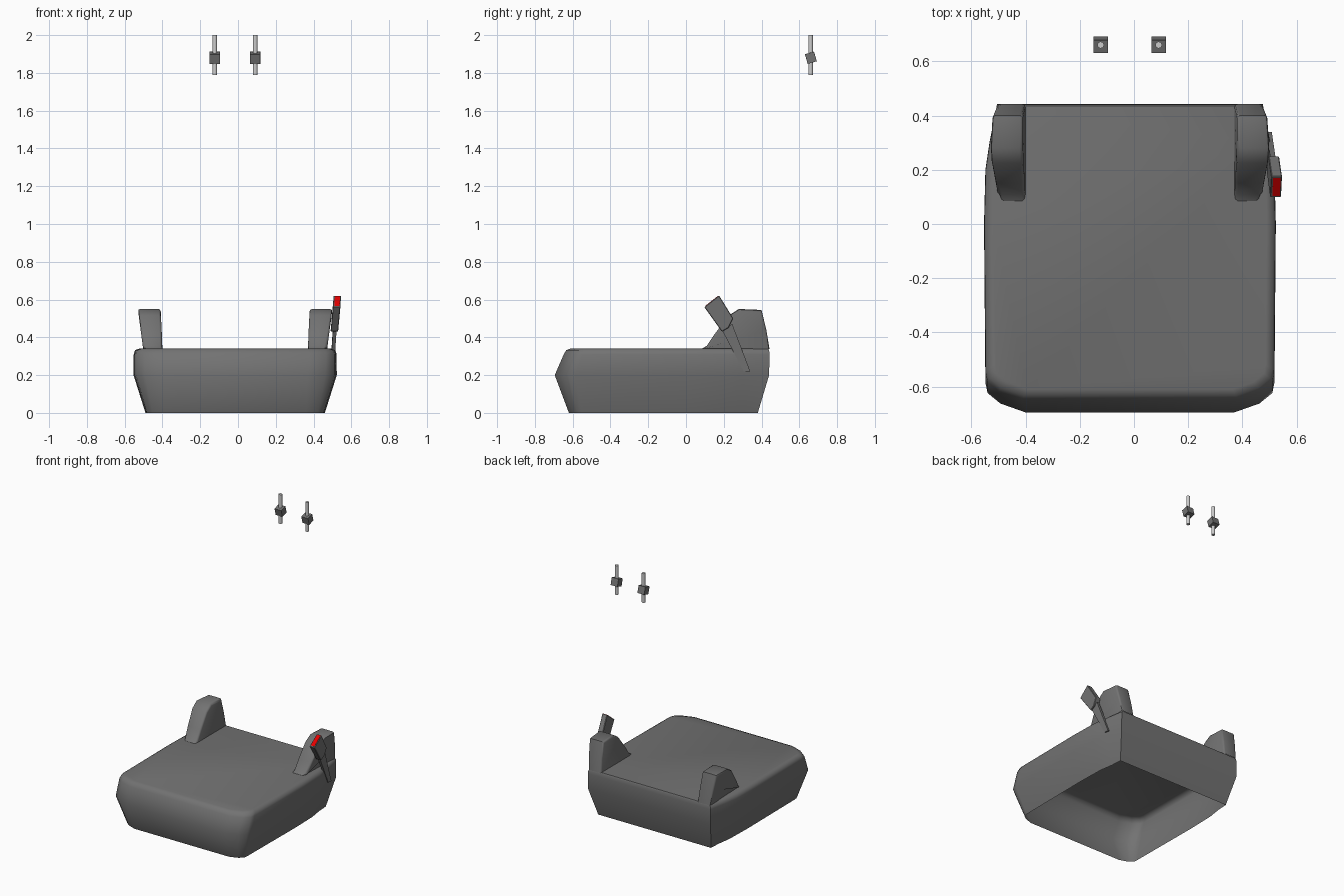
import bpy, bmesh, math

if "Cube" in bpy.data.objects:
    bpy.data.objects.remove(bpy.data.objects["Cube"])

CX = -0.015  # symmetry plane of the seat


def material(name, r, g, b):
    mat = bpy.data.materials.new(name)
    mat.diffuse_color = (r, g, b, 1)
    mat.use_nodes = True
    mat.node_tree.nodes["Principled BSDF"].inputs["Base Color"].default_value = mat.diffuse_color
    return mat


DARK = material("dark_grey", 0.17, 0.17, 0.17)
RED = material("red", 0.8, 0.0, 0.0)


def finish(name, bm, loc=(0, 0, 0), smooth=None, mat=DARK):
    bmesh.ops.recalc_face_normals(bm, faces=bm.faces)
    mesh = bpy.data.meshes.new(name)
    bm.to_mesh(mesh)
    bm.free()
    mesh.materials.append(mat)
    ob = bpy.data.objects.new(name, mesh)
    ob.location = loc
    bpy.context.collection.objects.link(ob)
    if smooth:
        bpy.ops.object.select_all(action='DESELECT')
        ob.select_set(True)
        bpy.context.view_layer.objects.active = ob
        bpy.ops.object.shade_smooth_by_angle(angle=math.radians(smooth))
    return ob


def prism(bm, profile, inner, outer):
    """Side profile (y, z) spanned between per-point inner and outer x."""
    a = [bm.verts.new((x, y, z)) for x, (y, z) in zip(inner, profile)]
    b = [bm.verts.new((x, y, z)) for x, (y, z) in zip(outer, profile)]
    n = len(a)
    bm.faces.new(a)
    bm.faces.new(b[::-1])
    return [bm.faces.new((a[i], b[i], b[(i + 1) % n], a[(i + 1) % n]))
            for i in range(n)]


# Seat cushion: open-bottomed shell from stacked outlines
def outline(w, front, back, back_w, c):
    half = [(w - c * 1.4, front), (w - c * 0.55, front + c * 0.3),
            (w - c * 0.12, front + c * 0.65), (w - 0.005, front + c),
            (w, 0.0), (w - 0.005, 0.2), (w - 0.02, 0.3), (back_w, back)]
    return half + [(-x, y) for x, y in reversed(half)]


bm = bmesh.new()
rings = []
for z, w, front, back, bw, c in [(0.0, 0.475, -0.62, 0.38, 0.45, 0.07),
                                 (0.2, 0.538, -0.695, 0.44, 0.49, 0.11),
                                 (0.31, 0.537, -0.647, 0.442, 0.49, 0.10),
                                 (0.332, 0.53, -0.634, 0.44, 0.487, 0.10),
                                 (0.341, 0.505, -0.61, 0.435, 0.475, 0.09)]:
    rings.append([bm.verts.new((x, y, z)) for x, y in outline(w, front, back, bw, c)])
for lo, hi in zip(rings, rings[1:]):
    n = len(lo)
    for i in range(n):
        j = (i + 1) % n
        bm.faces.new((lo[i], lo[j], hi[j], hi[i]))
bm.faces.new(rings[-1])
finish("seat_cushion", bm, (CX, 0, 0), 60)

# Side bolsters at the back corners
bm = bmesh.new()
profile = [(0.08, 0.338), (0.11, 0.355), (0.15, 0.415), (0.225, 0.515), (0.28, 0.55),
           (0.40, 0.545), (0.425, 0.44), (0.442, 0.338)]
inner = [0.385, 0.386, 0.388, 0.392, 0.395, 0.395, 0.39, 0.385]
outer = [0.475, 0.485, 0.497, 0.512, 0.515, 0.507, 0.498, 0.488]
sides = prism(bm, profile, inner, outer)
bmesh.ops.delete(bm, geom=[sides[-1]], context='FACES_ONLY')
rim = [e for e in bm.edges if len(e.link_faces) == 2
       and abs(e.verts[0].co.x - e.verts[1].co.x) < 0.03]
bmesh.ops.bevel(bm, geom=rim, offset=0.012, segments=2, profile=0.5, affect='EDGES')
bolster = finish("side_bolsters", bm, (CX, 0, 0), 45)
bolster.modifiers.new("Mirror", 'MIRROR').use_axis[0] = True

# Buckle stalk and head
bm = bmesh.new()
prism(bm, [(0.305, 0.22), (0.34, 0.22), (0.245, 0.47), (0.19, 0.44)],
      [0.488, 0.488, 0.503, 0.503], [0.508, 0.508, 0.522, 0.522])
finish("buckle_stalk", bm)
bm = bmesh.new()
prism(bm, [(0.19, 0.43), (0.225, 0.45), (0.25, 0.50), (0.175, 0.622), (0.097, 0.56)],
      [0.49, 0.492, 0.496, 0.507, 0.502], [0.53, 0.532, 0.535, 0.546, 0.542])
bmesh.ops.bevel(bm, geom=bm.edges[:], offset=0.003, segments=1, affect='EDGES')
finish("buckle_head", bm)

# Red release button, almost flush with the end of the buckle
bm = bmesh.new()
prism(bm, [(0.103, 0.5672), (0.109, 0.5620), (0.173, 0.6130), (0.169, 0.6197)],
      [0.510, 0.510, 0.513, 0.513], [0.538, 0.538, 0.541, 0.541])
finish("buckle_button", bm, mat=RED)

# Headrest posts with tilted collars
for side, x in (("left", -0.123), ("right", 0.091)):
    bpy.ops.mesh.primitive_cylinder_add(vertices=12, radius=0.0125, depth=0.21,
                                        location=(x, 0.66, 1.895))
    bpy.context.object.name = side + "_headrest_post"
    bpy.ops.object.shade_smooth_by_angle(angle=math.radians(40))
    bpy.ops.mesh.primitive_cube_add(size=1, location=(x, 0.661, 1.88),
                                    rotation=(math.radians(16), 0, 0))
    collar = bpy.context.object
    collar.name = side + "_post_collar"
    collar.scale = (0.054, 0.05, 0.053)
    collar.data.materials.append(DARK)
    bevel = collar.modifiers.new("Bevel", 'BEVEL')
    bevel.width = 0.004
    bevel.segments = 1
